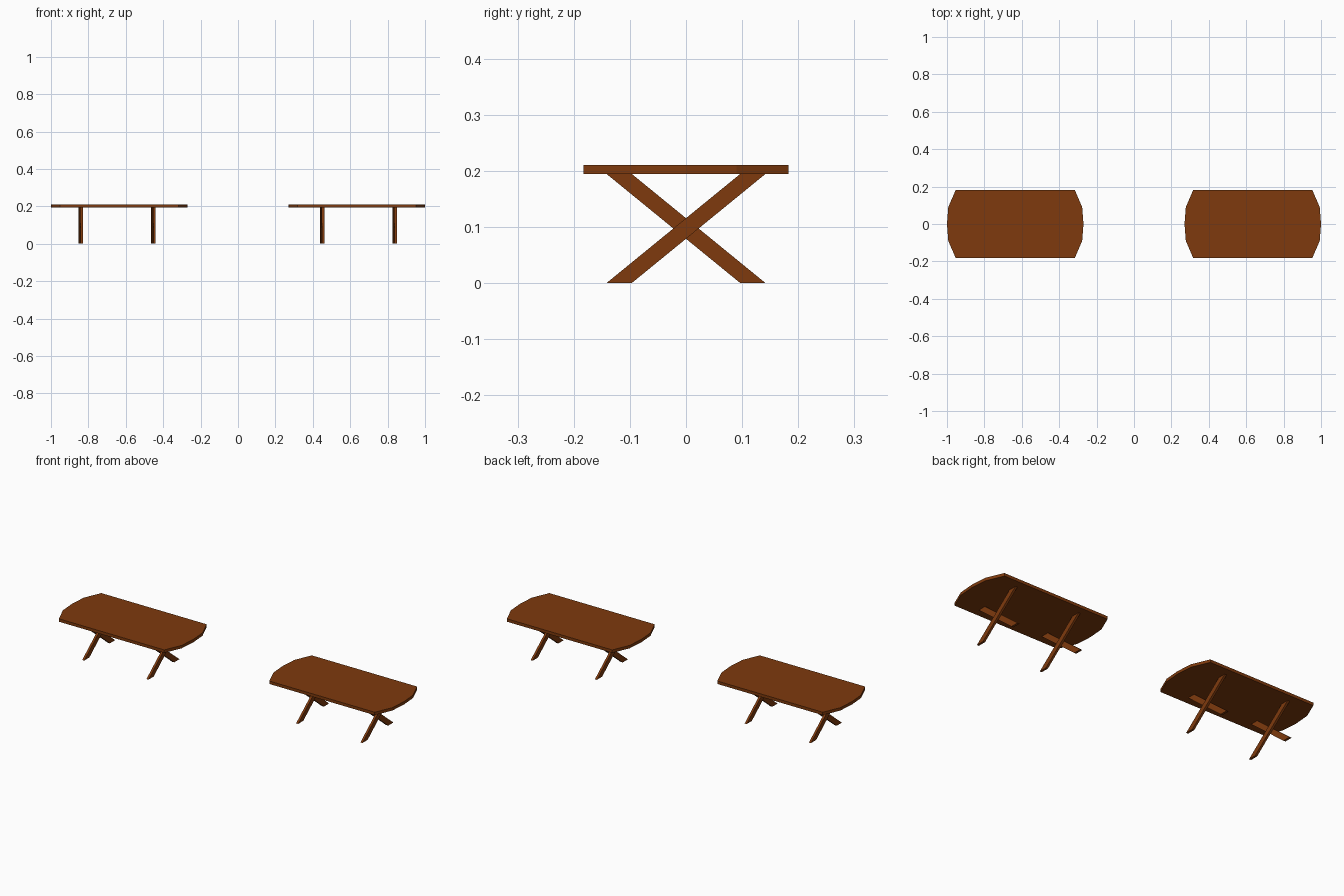
import bpy, bmesh

if "Cube" in bpy.data.objects:
    bpy.data.objects.remove(bpy.data.objects["Cube"])

wood = bpy.data.materials.new("brown_wood")
wood.diffuse_color = (0.21, 0.042, 0.004, 1)
wood.use_nodes = True
wood.node_tree.nodes["Principled BSDF"].inputs["Base Color"].default_value = wood.diffuse_color


def prism(name, pts, offset):
    """Extrude a closed outline of 3D points along an offset."""
    bm = bmesh.new()
    face = bm.faces.new([bm.verts.new(p) for p in pts])
    ext = bmesh.ops.extrude_face_region(bm, geom=[face])
    verts = [g for g in ext["geom"] if isinstance(g, bmesh.types.BMVert)]
    bmesh.ops.translate(bm, verts=verts, vec=offset)
    bmesh.ops.recalc_face_normals(bm, faces=bm.faces)
    mesh = bpy.data.meshes.new(name)
    bm.to_mesh(mesh)
    bm.free()
    mesh.materials.append(wood)
    bpy.context.collection.objects.link(bpy.data.objects.new(name, mesh))


TOP_Z, UNDER_Z = 0.211, 0.195
# half outline of the bowed end: distance from table centre, y
END = [(0.318, -0.183), (0.358, -0.09), (0.365, 0), (0.358, 0.09), (0.318, 0.183)]

for label, cx in (("left", -0.635), ("right", 0.635)):
    # tabletop with bowed ends
    outline = [(cx + x, y, UNDER_Z) for x, y in END]
    outline += [(cx - x, y, UNDER_Z) for x, y in reversed(END)]
    prism(label + "_tabletop", outline, (0, 0, TOP_Z - UNDER_Z))

    # crossed trestle legs, two planks side by side at each end
    mid = cx + (0.009 if cx > 0 else -0.012)
    for end, dx in (("left", -0.194), ("right", 0.194)):
        for plank, s, ox in (("rising", 1, 0.0), ("falling", -1, -0.012)):
            pts = [(mid + dx + ox, s * y, z) for y, z in
                   ((-0.142, 0), (-0.097, 0), (0.142, UNDER_Z), (0.097, UNDER_Z))]
            prism(f"{label}_table_{end}_{plank}_leg", pts, (0.012, 0, 0))
